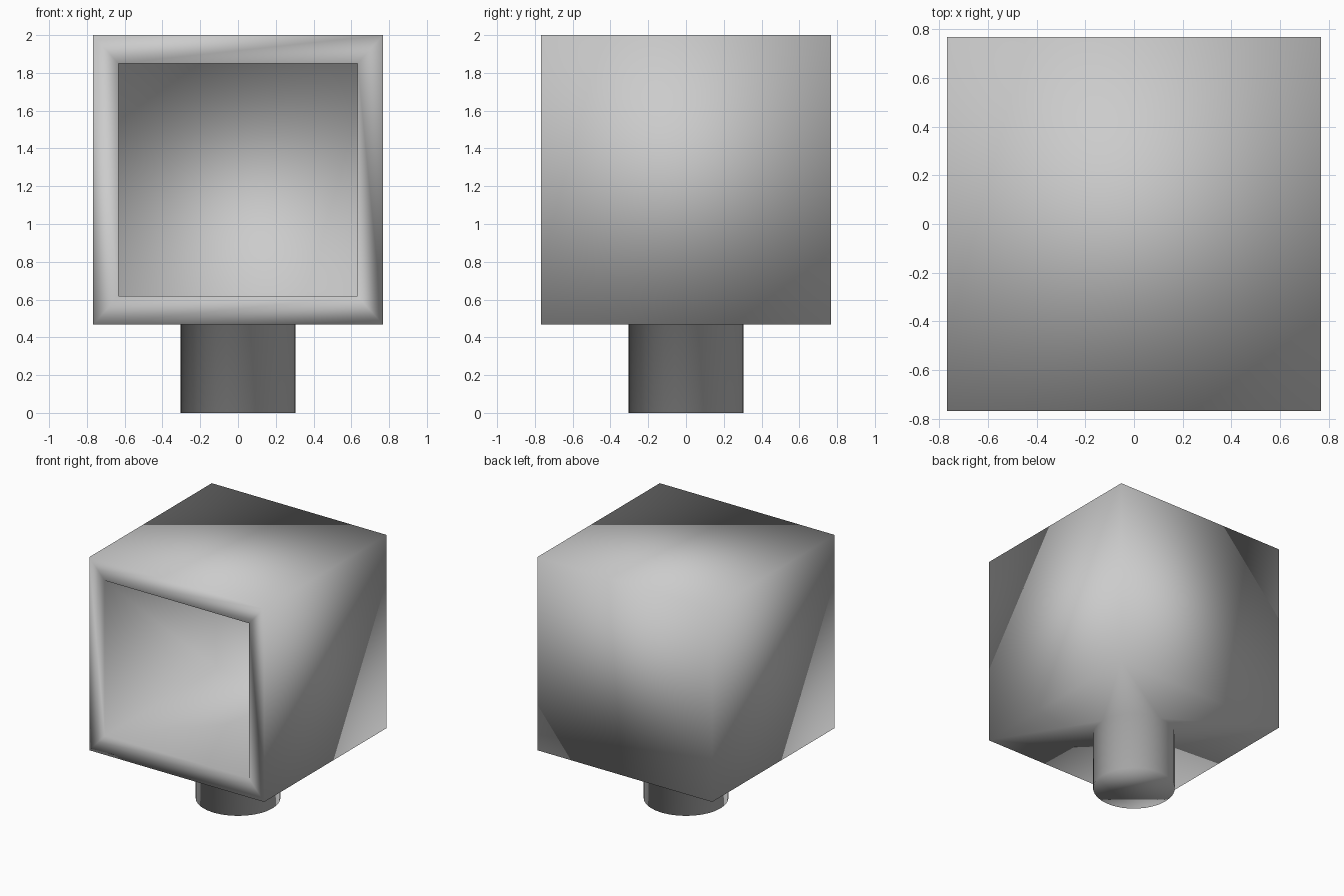
import bpy, bmesh
from mathutils import Matrix, Vector

if "Cube" in bpy.data.objects:
    bpy.data.objects.remove(bpy.data.objects["Cube"])

HALF, BOTTOM, TOP = 0.768, 0.467, 2.0
NECK_R = 0.305
DEPTH = 1.4

bm = bmesh.new()

# outer housing
height = TOP - BOTTOM
mat = Matrix.Translation((0, 0, BOTTOM + height / 2)) @ Matrix.Diagonal((2 * HALF, 2 * HALF, height, 1))
bmesh.ops.create_cube(bm, size=1, matrix=mat)
bm.normal_update()

# front opening with a flat rim, pushed back into a deep cavity
front = min(bm.faces, key=lambda f: f.calc_center_median().y)
bmesh.ops.inset_region(bm, faces=[front], thickness=0.14)
for v in front.verts:
    v.co.x = 0.633 if v.co.x > 0 else -0.633
    v.co.z = 1.85 if v.co.z > BOTTOM + height / 2 else 0.618
ret = bmesh.ops.extrude_face_region(bm, geom=[front])
inner = [g for g in ret["geom"] if isinstance(g, bmesh.types.BMVert)]
bmesh.ops.translate(bm, verts=inner, vec=(0, DEPTH, 0))
if front.is_valid:
    bm.faces.remove(front)

# underside with a round hole joined to the neck
bm.normal_update()
base = min(bm.faces, key=lambda f: f.calc_center_median().z)
loop = list(base.edges)
bm.faces.remove(base)
ring = bmesh.ops.create_circle(bm, segments=32, radius=NECK_R,
                               matrix=Matrix.Translation((0, 0, BOTTOM)))["verts"]
ring_edges = list({e for v in ring for e in v.link_edges})
bmesh.ops.triangle_fill(bm, use_beauty=True, edges=loop + ring_edges, normal=Vector((0, 0, -1)))

# neck and its end cap
ret = bmesh.ops.extrude_edge_only(bm, edges=ring_edges)["geom"]
low = [g for g in ret if isinstance(g, bmesh.types.BMVert)]
bmesh.ops.translate(bm, verts=low, vec=(0, 0, -BOTTOM))
low_edges = [g for g in ret if isinstance(g, bmesh.types.BMEdge)
             and all(v.co.z < 0.01 for v in g.verts)]
bmesh.ops.contextual_create(bm, geom=low_edges)

bmesh.ops.recalc_face_normals(bm, faces=bm.faces[:])
for f in bm.faces:
    f.smooth = True

mesh = bpy.data.meshes.new("housing_with_neck")
bm.to_mesh(mesh)
bm.free()
obj = bpy.data.objects.new("housing_with_neck", mesh)
bpy.context.collection.objects.link(obj)
